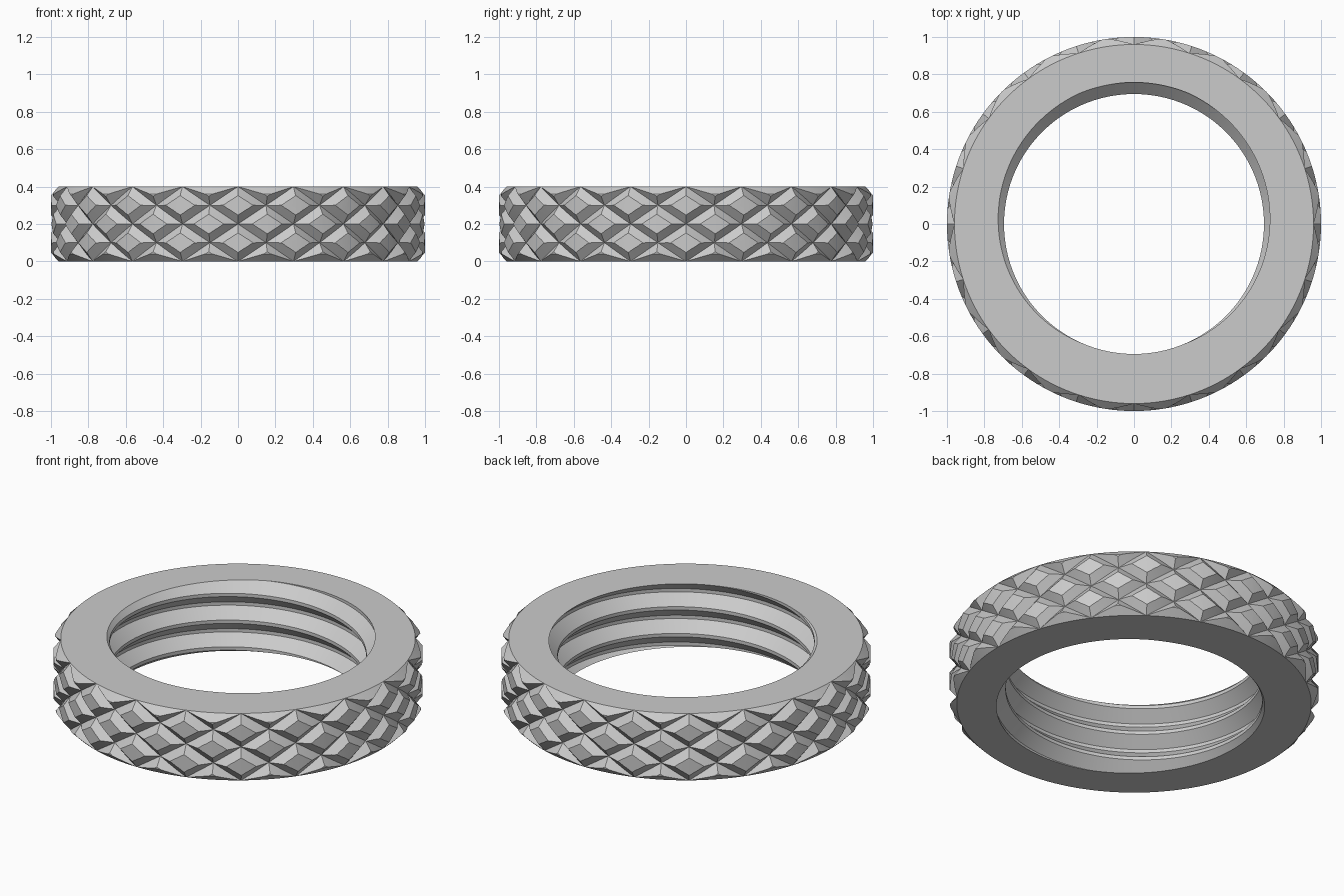
import bpy, bmesh
from math import cos, sin, pi, atan2, hypot

cube = bpy.data.objects.get("Cube")
if cube:
    bpy.data.objects.remove(cube, do_unlink=True)

HEIGHT, RADIUS, CHAMFER = 0.4, 1.0, 0.04
PITCH, CREST, ROOT = 0.16, 0.695, 0.757
FLANK, FLAT = 0.06, 0.02
SEGMENTS = 160
GROOVES, GROOVE_FLOOR = 20, 0.96
TWIST = 2 * 2 * pi / GROOVES      # groove turn over the full height

metal = bpy.data.materials.new("plain grey")
metal.use_nodes = True
metal.diffuse_color = (0.6, 0.6, 0.6, 1)
metal.node_tree.nodes["Principled BSDF"].inputs["Base Color"].default_value = (0.6, 0.6, 0.6, 1)


def polar(r, a, z):
    return (r * cos(a), r * sin(a), z)


def make_object(name, bm):
    bmesh.ops.recalc_face_normals(bm, faces=bm.faces[:])
    mesh = bpy.data.meshes.new(name)
    bm.to_mesh(mesh)
    bm.free()
    mesh.materials.append(metal)
    obj = bpy.data.objects.new(name, mesh)
    bpy.context.collection.objects.link(obj)
    return obj


def thread_radius(z, shift):
    """Inner radius of the thread, with the middle of a root at z = shift."""
    d = (z - shift) % PITCH
    d = min(d, PITCH - d)
    t = min(max((d - FLAT / 2) / FLANK, 0), 1)
    return ROOT + (CREST - ROOT) * t


# Ring body: threaded bore, flat ends, chamfered rim
def build_ring():
    bm = bmesh.new()
    columns = []
    half = FLAT / 2
    for i in range(SEGMENTS + 1):
        a = 2 * pi * i / SEGMENTS
        shift = HEIGHT + PITCH * (a / (2 * pi) - 0.25)
        profile = []
        for turn in range(-5, 3):
            for d in (-half - FLANK, -half, half, half + FLANK):
                z = min(max(shift + turn * PITCH + d, 0), HEIGHT)
                profile.append((thread_radius(z, shift), z))
        rim = RADIUS - CHAMFER
        profile += [(rim, HEIGHT), (RADIUS, HEIGHT - CHAMFER), (RADIUS, CHAMFER), (rim, 0)]
        columns.append([bm.verts.new(polar(r, a, z)) for r, z in profile])
    for c, d in zip(columns, columns[1:]):
        for k in range(len(c)):
            n = (k + 1) % len(c)
            bm.faces.new((c[k], c[n], d[n], d[k]))
    bmesh.ops.remove_doubles(bm, verts=bm.verts[:], dist=1e-5)
    bmesh.ops.dissolve_degenerate(bm, edges=bm.edges[:], dist=1e-5)
    return make_object("knurled_ring", bm)


# Helical V-shaped cutters, all of one hand
def build_cutters(name, hand):
    bm = bmesh.new()
    run, steps, over = TWIST * GROOVE_FLOOR, 20, 0.06
    length = hypot(run, HEIGHT)
    across, up = HEIGHT / length, run / length
    top = GROOVE_FLOOR + 0.07
    width = top - GROOVE_FLOOR
    for g in range(GROOVES):
        sections = []
        for i in range(steps + 1):
            z = -over + (HEIGHT + 2 * over) * i / steps
            a = 2 * pi * g / GROOVES + hand * TWIST * (z / HEIGHT - 0.5)
            side = hand * width * across / top
            sections.append([bm.verts.new(p) for p in (
                polar(GROOVE_FLOOR, a, z),
                polar(top, a + side, z - width * up),
                polar(top, a - side, z + width * up))])
        for s, t in zip(sections, sections[1:]):
            for k in range(3):
                n = (k + 1) % 3
                bm.faces.new((s[k], s[n], t[n], t[k]))
        bm.faces.new(sections[0])
        bm.faces.new(sections[-1])
    cutter = make_object(name, bm)
    cutter.hide_render = True
    return cutter


ring = build_ring()
bpy.ops.object.select_all(action='DESELECT')
bpy.context.view_layer.objects.active = ring
ring.select_set(True)

# Cross-cut the diamond pattern
for name, hand in (("right_hand_cutter", 1), ("left_hand_cutter", -1)):
    cutter = build_cutters(name, hand)
    cut = ring.modifiers.new(name, 'BOOLEAN')
    cut.operation = 'DIFFERENCE'
    cut.solver = 'EXACT'
    cut.object = cutter
    bpy.ops.object.modifier_apply(modifier=name)
    bpy.data.objects.remove(cutter, do_unlink=True)

bpy.ops.object.shade_smooth_by_angle(angle=pi / 7)
